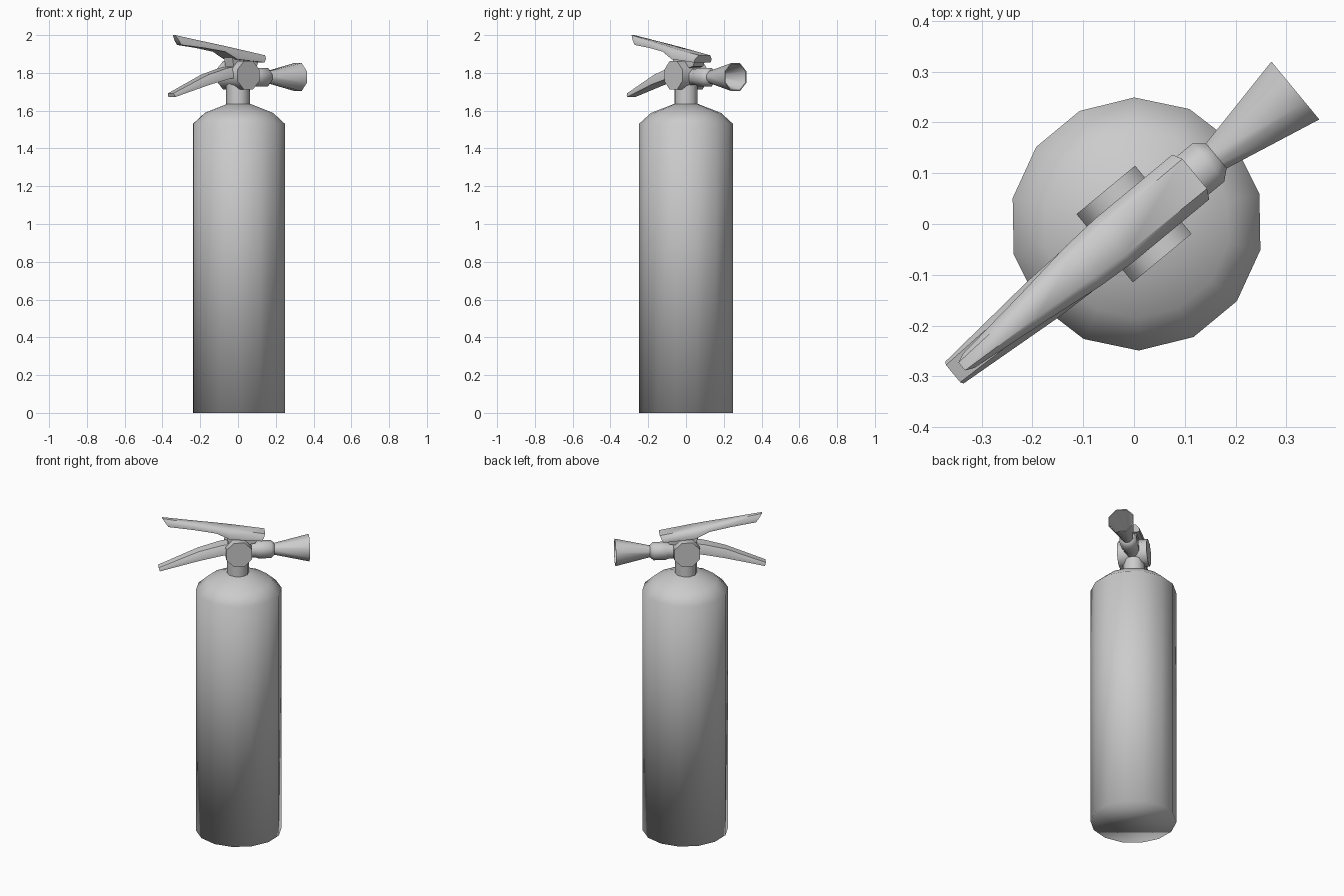
import bpy, math
from mathutils import Matrix

if "Cube" in bpy.data.objects:
    bpy.data.objects.remove(bpy.data.objects["Cube"])

AXIS = Matrix.Rotation(math.radians(39.6), 4, 'Z')  # handle and nozzle direction


def make(name, verts, faces, matrix, angle):
    mesh = bpy.data.meshes.new(name)
    mesh.from_pydata(verts, [], faces)
    ob = bpy.data.objects.new(name, mesh)
    bpy.context.collection.objects.link(ob)
    ob.matrix_world = matrix
    bpy.ops.object.select_all(action='DESELECT')
    ob.select_set(True)
    bpy.context.view_layer.objects.active = ob
    bpy.ops.object.mode_set(mode='EDIT')
    bpy.ops.mesh.select_all(action='SELECT')
    bpy.ops.mesh.normals_make_consistent(inside=False)
    bpy.ops.object.mode_set(mode='OBJECT')
    if angle >= 180:
        bpy.ops.object.shade_smooth()
    else:
        bpy.ops.object.shade_smooth_by_angle(angle=math.radians(angle))
    return ob


def bridge(rings):
    """Join equal rings of points into a closed skin with end caps."""
    n = len(rings[0])
    verts = [p for r in rings for p in r]
    faces = [(k*n + i, k*n + (i+1) % n, (k+1)*n + (i+1) % n, (k+1)*n + i)
             for k in range(len(rings)-1) for i in range(n)]
    faces += [tuple(range(n)), tuple(range(len(verts)-n, len(verts)))]
    return verts, faces


def turned(name, profile, sides, matrix, angle=60, phase=0.0):
    """Turned part from (radius, height) points about local z."""
    rings = [[(r*math.cos(phase + 2*math.pi*i/sides),
               r*math.sin(phase + 2*math.pi*i/sides), z) for i in range(sides)]
             for r, z in profile]
    return make(name, *bridge(rings), matrix, angle)


def lever(name, sections):
    """Lever from sections: (top u, top z, top half width, bottom u, z, half width)."""
    rings = []
    for tu, tz, tw, bu, bz, bw in sections:
        mu, mz = tu + (bu-tu)*0.5, tz + (bz-tz)*0.5
        rings.append([(bu, -bw, bz), (mu, -bw, mz), (tu, -tw, tz),
                      (tu, tw, tz), (mu, bw, mz), (bu, bw, bz)])
    return make(name, *bridge(rings), AXIS, 50)


# Tank with sloped shoulder
turned("tank", [(0.249, 0), (0.249, 1.53), (0.185, 1.588), (0.065, 1.635)],
       14, Matrix.Translation((0.005, 0, 0)) @ AXIS, 180)

# Neck
turned("neck", [(0.063, 1.61), (0.063, 1.75)], 10, AXIS)

# Valve: octagonal drum lying across the handle direction
turned("valve", [(0.081, -0.087), (0.081, 0.087)], 8,
       AXIS @ Matrix.Translation((0, 0, 1.787)) @ Matrix.Rotation(math.pi/2, 4, 'X'),
       50, math.pi/8)

# Collar and flared, hollow nozzle, turned about the handle direction
along = AXIS @ Matrix.Translation((0, 0, 1.778)) @ Matrix.Rotation(math.pi/2, 4, 'Y')
turned("collar", [(0.046, 0.03), (0.046, 0.10), (0.053, 0.12), (0.053, 0.19),
                  (0.03, 0.215)], 8, along, 50, math.pi/8)
turned("nozzle", [(0.03, 0.19), (0.08, 0.412), (0.074, 0.412), (0.022, 0.22)],
       8, along, 60, math.pi/8)

# Upper lever, deeper over the valve
lever("upper_lever", [
    (-0.44, 2.0, 0.010, -0.405, 1.948, 0.018),
    (-0.26, 1.968, 0.020, -0.26, 1.932, 0.036),
    (-0.13, 1.945, 0.030, -0.13, 1.912, 0.052),
    (-0.05, 1.930, 0.036, -0.05, 1.872, 0.057),
    (0.155, 1.893, 0.038, 0.135, 1.855, 0.057)])

# Pivot block between upper lever and valve
lever("pivot_block", [
    (-0.07, 1.89, 0.035, -0.05, 1.80, 0.035),
    (0.12, 1.875, 0.035, 0.10, 1.835, 0.035)])

# Lower carrying handle
lever("lower_handle", [
    (-0.462, 1.692, 0.022, -0.455, 1.672, 0.028),
    (-0.23, 1.79, 0.030, -0.23, 1.738, 0.047),
    (-0.10, 1.826, 0.036, -0.10, 1.768, 0.052),
    (0.0, 1.84, 0.036, 0.0, 1.78, 0.052)])
